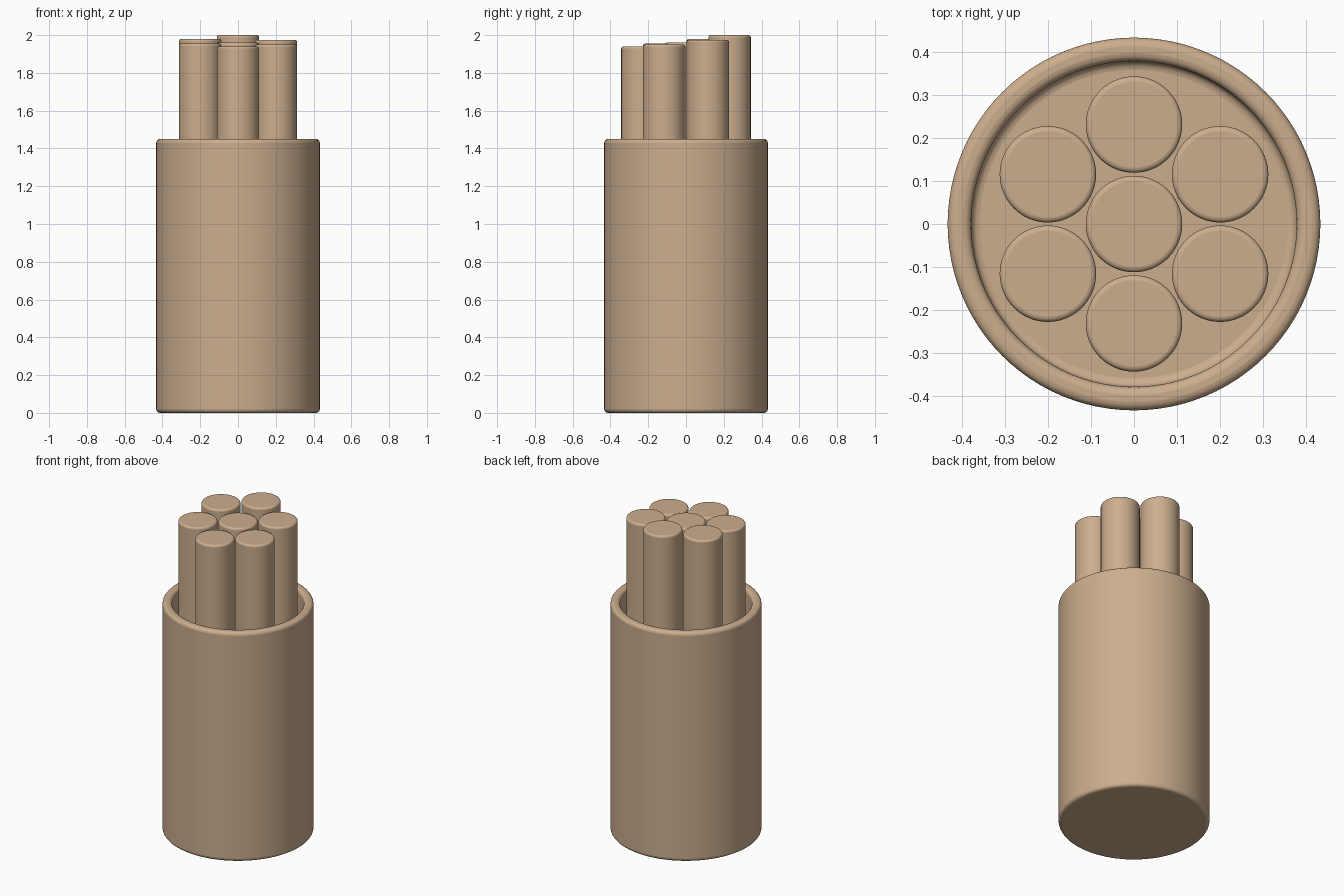
import bpy, math

cube = bpy.data.objects.get("Cube")
if cube:
    bpy.data.objects.remove(cube, do_unlink=True)

tan = bpy.data.materials.new("warm_tan")
tan.use_nodes = True
colour = (0.60, 0.42, 0.27, 1)
tan.diffuse_color = colour
tan.node_tree.nodes["Principled BSDF"].inputs["Base Color"].default_value = colour


def finish(obj, name, bevel):
    """Name, colour, round the rims and smooth the walls."""
    obj.name = name
    obj.data.materials.append(tan)
    mod = obj.modifiers.new("rounded_rims", 'BEVEL')
    mod.width = bevel
    mod.segments = 4
    mod.limit_method = 'ANGLE'
    mod.angle_limit = math.radians(40)
    bpy.ops.object.shade_smooth_by_angle(angle=math.radians(35))


def cylinder(radius, bottom, top, x=0, y=0, sides=64):
    bpy.ops.mesh.primitive_cylinder_add(
        vertices=sides, radius=radius, depth=top - bottom,
        location=(x, y, (bottom + top) / 2))
    return bpy.context.object


# Open cup: inset the top face of a cylinder and push it down to the floor
import bmesh
HEIGHT, FLOOR, WALL = 1.45, 0.06, 0.055
cup = cylinder(0.433, 0, HEIGHT, sides=96)
bm = bmesh.new()
bm.from_mesh(cup.data)
lid = max(bm.faces, key=lambda f: f.calc_center_median().z)
bmesh.ops.inset_region(bm, faces=[lid], thickness=WALL)
inner = bmesh.ops.extrude_discrete_faces(bm, faces=[lid])["faces"][0]
bmesh.ops.translate(bm, verts=inner.verts, vec=(0, 0, FLOOR - HEIGHT))
bm.normal_update()
bm.to_mesh(cup.data)
bm.free()
finish(cup, "cup", 0.02)

# Seven rods: one in the middle, six in a ring of staggered heights
ROD, RING = 0.112, 0.231
finish(cylinder(ROD, FLOOR, 1.96), "centre_rod", 0.012)
for i, top in enumerate((1.975, 2.0, 1.98, 1.955, 1.94, 1.95)):
    a = math.radians(30 + 60 * i)
    rod = cylinder(ROD, FLOOR, top, RING * math.cos(a), RING * math.sin(a))
    finish(rod, f"ring_rod_{i + 1}", 0.012)
